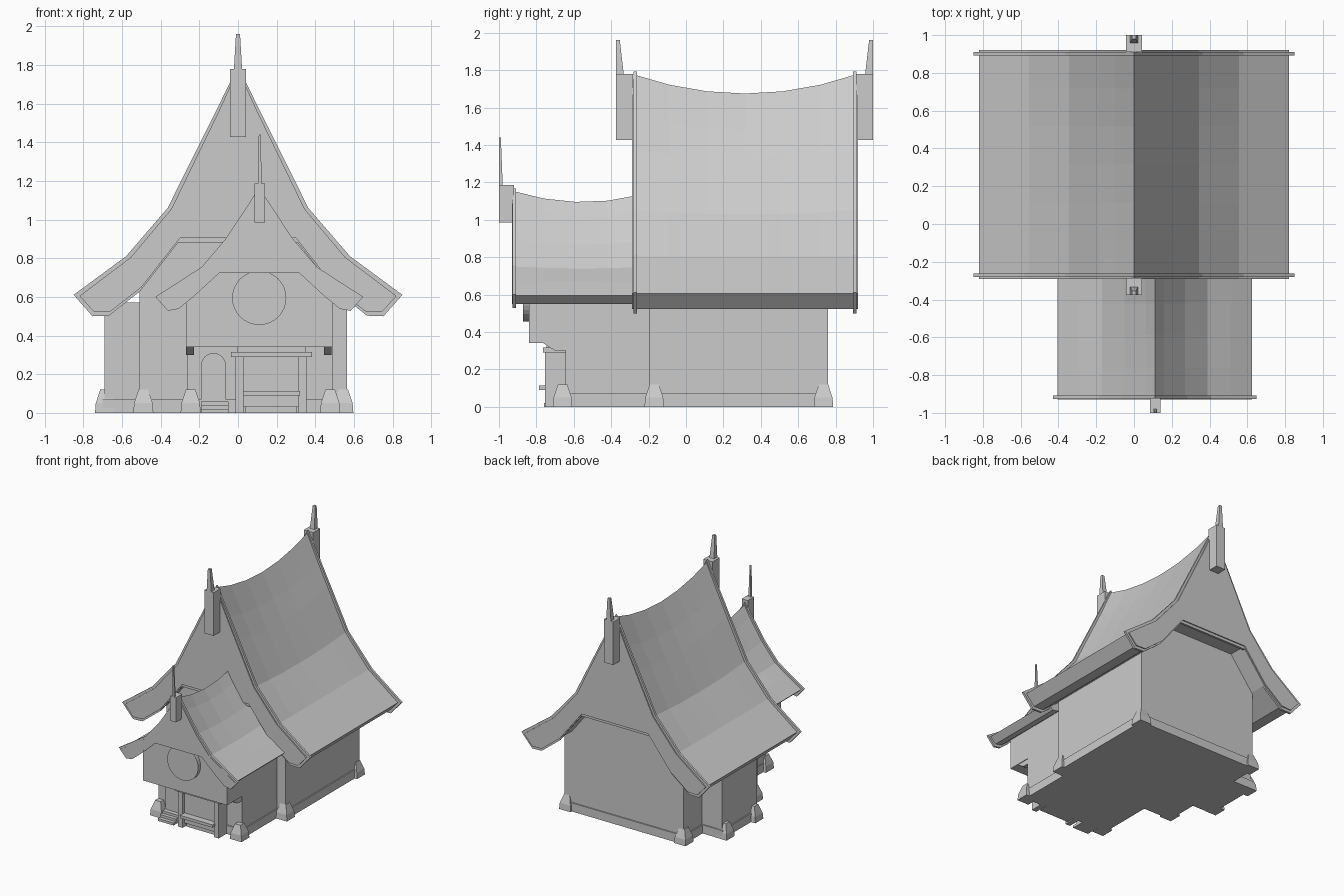
import bpy, bmesh, math

if "Cube" in bpy.data.objects:
    bpy.data.objects.remove(bpy.data.objects["Cube"])


def finish(name, bm):
    bmesh.ops.recalc_face_normals(bm, faces=bm.faces)
    me = bpy.data.meshes.new(name)
    bm.to_mesh(me)
    bm.free()
    ob = bpy.data.objects.new(name, me)
    bpy.context.collection.objects.link(ob)
    return ob


def loft(name, rings):
    """Closed solid through equal-length rings of 3D points."""
    bm = bmesh.new()
    vs = [[bm.verts.new(p) for p in r] for r in rings]
    n = len(vs[0])
    for a, b in zip(vs, vs[1:]):
        for i in range(n):
            j = (i + 1) % n
            bm.faces.new((a[i], a[j], b[j], b[i]))
    bm.faces.new(vs[0])
    bm.faces.new(vs[-1])
    return finish(name, bm)


def extrude_y(name, pts, y0, y1):
    return loft(name, [[(x, y, z) for x, z in pts] for y in (y0, y1)])


def rect(x0, x1, y0, y1, z):
    return [(x0, y0, z), (x1, y0, z), (x1, y1, z), (x0, y1, z)]


def box(name, x0, x1, y0, y1, z0, z1):
    return loft(name, [rect(x0, x1, y0, y1, z0), rect(x0, x1, y0, y1, z1)])


def foot(name, x, y):
    # stone corner foot: straight base, tapered top
    return loft(name, [rect(x - w, x + w, y - w, y + w, z)
                       for w, z in ((.052, 0), (.048, .05), (.025, .12))])


def roof(name, cx, top, under, y0, y1, sag, mid, half, z0, segs):
    # swept gable roof whose ridge sags between its ends
    zt = top[0][1]
    rings = []
    for k in range(segs + 1):
        y = y0 + (y1 - y0) * k / segs
        s = sag * max(0, 1 - ((y - mid) / half) ** 2)
        t = [(x, z - s * max(0, (z - z0) / (zt - z0))) for x, z in top]
        side = t[1:] + under
        ring = [t[0]] + side + [(-x, z) for x, z in reversed(side)]
        rings.append([(cx + x, y, z) for x, z in ring])
    loft(name, rings)


def trim(name, cx, top, under, y):
    # thin board following the roof outline, slightly proud of it
    side = [(x * 1.025 + .01, z + .006) for x, z in top[1:]]
    side += [(x + .008, z - .022) for x, z in under]
    ring = [(0, top[0][1] + .012)] + side + [(-x, z) for x, z in reversed(side)]
    extrude_y(name, [(cx + x, z) for x, z in ring], y - .009, y + .009)


# Main roof
m_top = [(0, 1.78), (.1, 1.56), (.185, 1.385), (.345, 1.055), (.555, .805), (.82, .605)]
m_under = [(.745, .522), (.66, .525), (.5, .65), (.3, .905)]
roof("main_roof", 0, m_top, m_under, -.29, .92, .105, .315, .605, .8, 6)
trim("main_roof_front_trim", 0, m_top, m_under, -.272)
trim("main_roof_back_trim", 0, m_top, m_under, .902)

# Porch roof
CX = .11
p_top = [(0, 1.155), (.05, 1.065), (.16, .895), (.28, .75), (.4, .67), (.515, .595)]
p_under = [(.465, .55), (.41, .56), (.33, .625), (.2, .745)]
roof("porch_roof", CX, p_top, p_under, -.93, -.25, .06, -.55, .38, .67, 4)
trim("porch_roof_trim", CX, p_top, p_under, -.918)


# Ridge end posts with spikes
def finial(name, cx, y_out, d, w, z0, z1, z2, depth, sw):
    # d points from the outer face back toward the building
    ya, yb = sorted((y_out, y_out + d * depth))
    box(name + "_post", cx - w, cx + w, ya, yb, z0, z1)
    rings = []
    for z, f in ((z1, 1), (z2, .5)):
        sa, sb = sorted((y_out, y_out + d * sw * 2 * f))
        rings.append(rect(cx - sw * f, cx + sw * f, sa, sb, z))
    loft(name + "_spike", rings)


finial("front_finial", 0, -.375, 1, .042, 1.427, 1.78, 1.96, .09, .021)
finial("back_finial", 0, 1.0, -1, .042, 1.427, 1.78, 1.96, .09, .021)
finial("porch_finial", .1125, -1.0, 1, .027, .985, 1.187, 1.44, .08, .01)

# Main body, side wing and their plinths
extrude_y("main_walls", [(-.51, 0), (.565, 0), (.565, .61), (.3, .92), (-.3, .92),
                         (-.51, .66)], -.195, .76)
box("main_plinth", -.52, .575, -.205, .77, 0, .07)
box("side_wing", -.69, -.48, .07, .52, 0, .57)
box("side_wing_plinth", -.70, -.48, .06, .53, 0, .07)

# Porch: recessed ground floor and overhanging gable
box("porch_lower_walls", -.265, .49, -.645, -.18, 0, .36)
box("porch_plinth", -.272, .5, -.655, -.18, 0, .07)
extrude_y("porch_upper_walls", [(CX + x, z) for x, z in (
    (-.38, .34), (.38, .34), (.38, .6), (.2, .76), (-.2, .76), (-.38, .6))], -.84, -.18)

# Corner feet
for i, (x, y) in enumerate([(-.49, -.17), (-.495, .735), (.545, .735), (.545, -.17),
                            (-.688, .11), (-.688, .48), (-.245, -.66), (.477, -.66)]):
    foot(f"corner_foot_{i + 1}", x, y)

# Round gable disc
extrude_y("gable_disc", [(CX + .14 * math.cos(a), .595 + .14 * math.sin(a))
                         for a in [2 * math.pi * i / 32 for i in range(32)]], -.872, -.83)

# Brackets under the overhang
for n, x in (("left", -.248), ("right", .464)):
    loft(f"{n}_bracket", [rect(x - .02, x + .02, -.70, -.64, .30),
                          rect(x - .02, x + .02, -.77, -.64, .345)])


# Arched door with frame
def arch(x0, x1, z0, z1):
    c, r = (x0 + x1) / 2, (x1 - x0) / 2
    return [(x0, z0), (x1, z0)] + [
        (c + r * math.cos(math.pi * i / 8), z1 - r + r * math.sin(math.pi * i / 8))
        for i in range(9)]


extrude_y("door_frame", arch(-.192, -.062, .06, .31), -.66, -.64)
extrude_y("door_leaf", arch(-.177, -.077, .06, .295), -.665, -.64)

# Door steps
for i, (z, y) in enumerate(((.02, -.76), (.04, -.73), (.06, -.70))):
    box(f"door_step_{i + 1}", -.192, -.05, y, -.64, z - .02, z)

# Bay window
box("bay_panel", .02, .325, -.73, -.64, .03, .30)
box("bay_base", .04, .305, -.72, -.64, 0, .09)
box("bay_sill", .025, .32, -.785, -.70, .09, .113)
box("bay_lintel", -.037, .382, -.765, -.64, .29, .316)
box("bay_head", -.005, .35, -.745, -.64, .316, .345)
for n, x in (("left", .008), ("right", .333)):
    box(f"bay_{n}_post", x - .021, x + .021, -.755, -.64, 0, .30)
